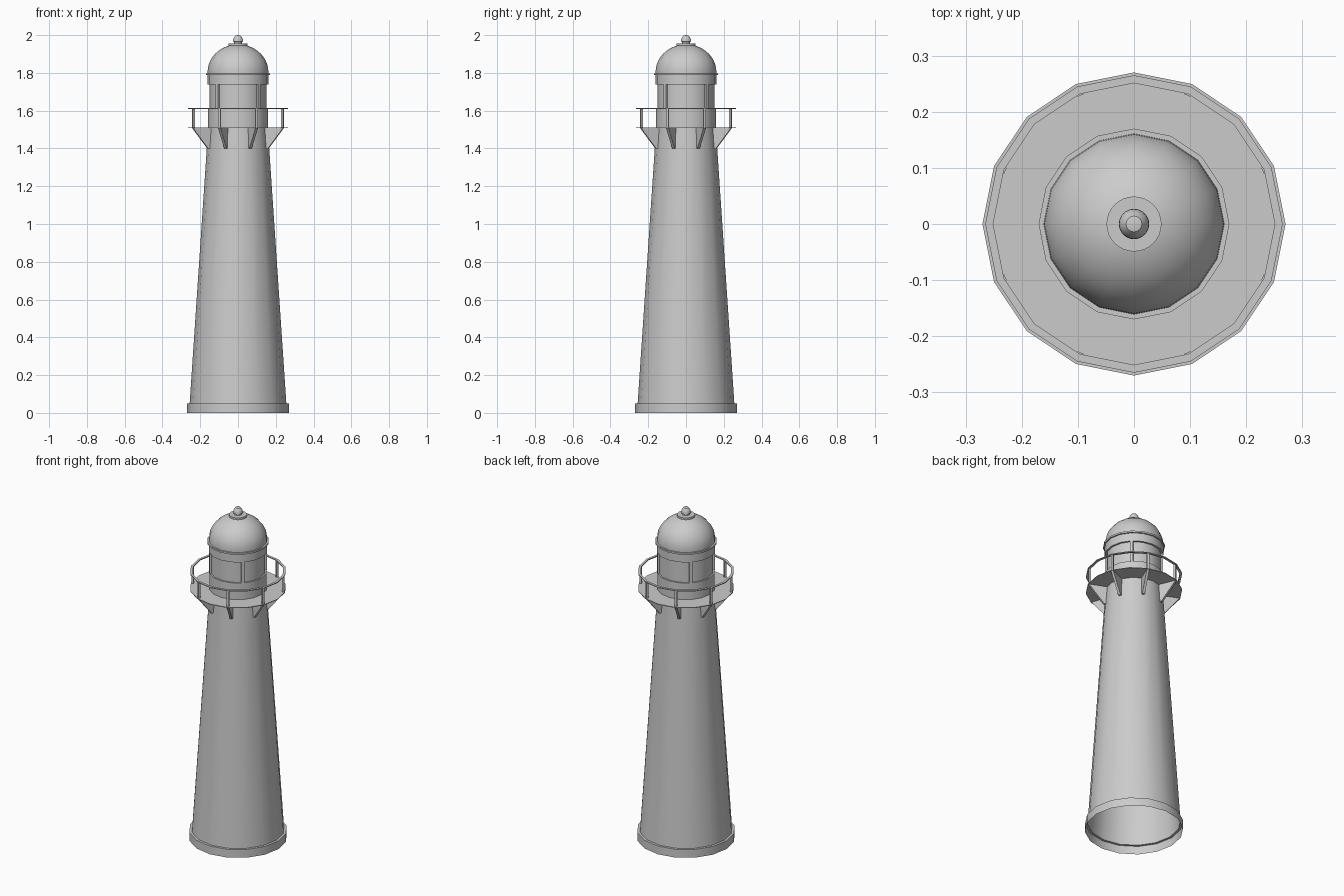
import bpy, bmesh, math
from mathutils import Matrix, Vector

if "Cube" in bpy.data.objects:
    bpy.data.objects.remove(bpy.data.objects["Cube"])


def finish(bm, name, smooth=True):
    bmesh.ops.recalc_face_normals(bm, faces=bm.faces)
    me = bpy.data.meshes.new(name)
    bm.to_mesh(me)
    bm.free()
    ob = bpy.data.objects.new(name, me)
    bpy.context.collection.objects.link(ob)
    if smooth:
        bpy.ops.object.select_all(action='DESELECT')
        ob.select_set(True)
        bpy.context.view_layer.objects.active = ob
        bpy.ops.object.shade_smooth_by_angle(angle=math.radians(30))
    return ob


def lathe(name, profile, sides=16, closed=False):
    """Revolve (radius, z) points about the z axis."""
    bm = bmesh.new()
    pts = [bm.verts.new((r, 0, z)) for r, z in profile]
    edges = [bm.edges.new(p) for p in zip(pts, pts[1:])]
    if closed:
        edges.append(bm.edges.new((pts[-1], pts[0])))
    bmesh.ops.spin(bm, geom=pts + edges, cent=(0, 0, 0), axis=(0, 0, 1),
                   angle=math.tau, steps=sides)
    bmesh.ops.remove_doubles(bm, verts=bm.verts, dist=1e-5)
    return finish(bm, name)


def radial_plates(name, outline, width, count, start):
    """Extruded (radius, z) outlines repeated around the tower."""
    bm = bmesh.new()
    for i in range(count):
        rot = Matrix.Rotation(start + i * math.tau / count, 3, 'Z')
        a, b = ([bm.verts.new(rot @ Vector((r, y, z))) for r, z in outline]
                for y in (-width / 2, width / 2))
        bm.faces.new(a)
        bm.faces.new(b[::-1])
        for j in range(len(a)):
            k = (j + 1) % len(a)
            bm.faces.new((a[j], b[j], b[k], a[k]))
    return finish(bm, name, smooth=False)


# Tower shell, open underneath, with its plinth
lathe("tower", [(0.27, 0), (0.27, 0.05), (0.256, 0.05), (0.158, 1.51)])

# Gallery deck, brackets and railing
lathe("gallery_deck", [(0.15, 1.508), (0.265, 1.508), (0.265, 1.512), (0.15, 1.512)],
      closed=True)
eighth = math.pi / 8
radial_plates("gallery_brackets",
              [(0.15, 1.40), (0.174, 1.40), (0.26, 1.508), (0.15, 1.508)], 0.014, 8, eighth)
radial_plates("railing_posts",
              [(0.248, 1.51), (0.26, 1.51), (0.26, 1.61), (0.248, 1.61)], 0.012, 8, eighth)
lathe("handrail", [(0.251, 1.609), (0.265, 1.609), (0.265, 1.614), (0.251, 1.614)],
      closed=True)

# Lantern room: lower wall, recessed glazing, upper wall and cornice
lathe("lantern_room", [(0.16, 1.51), (0.16, 1.612), (0.151, 1.612), (0.151, 1.738),
                       (0.162, 1.738), (0.162, 1.788), (0.17, 1.788), (0.17, 1.798),
                       (0.15, 1.798)])
radial_plates("glazing_bars",
              [(0.14, 1.61), (0.16, 1.61), (0.16, 1.74), (0.14, 1.74)], 0.018, 4, math.pi / 4)

# Dome roof
dome = [(0.161, 1.797)]
for i in range(11):
    t = math.radians(i * 8)
    dome.append((0.161 * math.cos(t), 1.805 + 0.146 * math.sin(t)))
lathe("dome", dome + [(0, 1.951)])

# Finial
lathe("finial", [(0.049, 1.935), (0.049, 1.955), (0.02, 1.955), (0.02, 1.963),
                 (0.027, 1.966), (0.026, 1.975), (0.022, 1.987), (0.014, 1.997), (0, 2.0)],
      sides=32)
